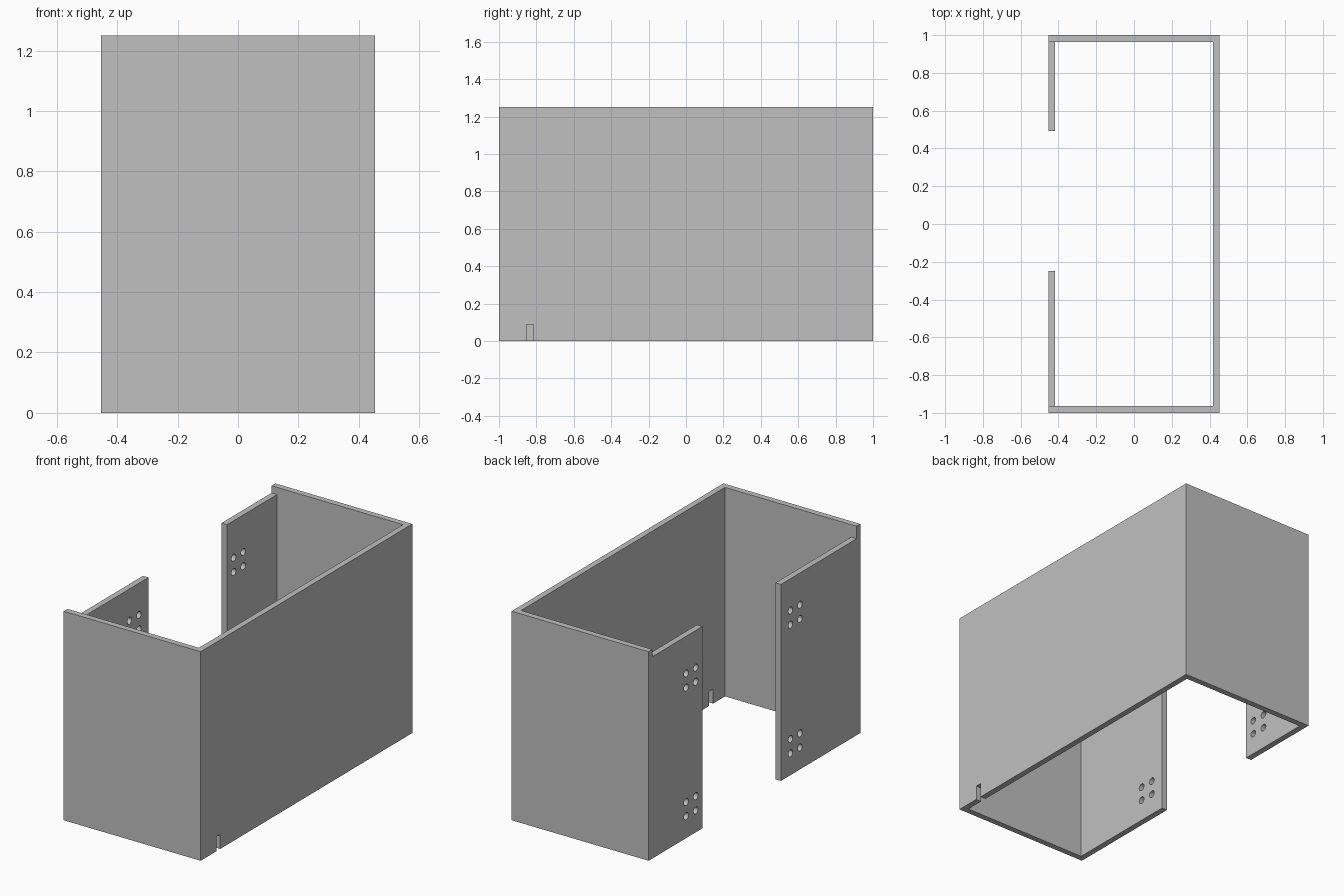
import bpy
import bmesh
from mathutils import Matrix

cube = bpy.data.objects.get("Cube")
if cube:
    bpy.data.objects.remove(cube, do_unlink=True)

HX, HY, HEIGHT, T = 0.453, 1.0, 1.25, 0.036

# Single painted-metal colour
grey = bpy.data.materials.new("plain grey")
grey.use_nodes = True
grey.diffuse_color = (0.53, 0.53, 0.53, 1)
grey.node_tree.nodes["Principled BSDF"].inputs["Base Color"].default_value = (0.53, 0.53, 0.53, 1)


def finish(bm, name):
    bmesh.ops.recalc_face_normals(bm, faces=bm.faces)
    mesh = bpy.data.meshes.new(name)
    bm.to_mesh(mesh)
    bm.free()
    mesh.materials.append(grey)
    obj = bpy.data.objects.new(name, mesh)
    bpy.context.collection.objects.link(obj)
    return obj


def add_box(bm, lo, hi):
    size = [b - a for a, b in zip(lo, hi)]
    centre = [(a + b) / 2 for a, b in zip(lo, hi)]
    bmesh.ops.create_cube(bm, size=1, matrix=Matrix.Translation(centre) @ Matrix.Diagonal((*size, 1)))


def cut(target, cutter):
    cutter.hide_render = True
    mod = target.modifiers.new("cut", 'BOOLEAN')
    mod.operation = 'DIFFERENCE'
    mod.solver = 'EXACT'
    mod.object = cutter
    bpy.context.view_layer.objects.active = target
    bpy.ops.object.modifier_apply(modifier=mod.name)
    bpy.data.objects.remove(cutter, do_unlink=True)


# Three-sided shell: a C-shaped profile pulled up
profile = [(-HX, -HY), (HX, -HY), (HX, HY), (-HX, HY),
           (-HX, HY - T), (HX - T, HY - T), (HX - T, T - HY), (-HX, T - HY)]
bm = bmesh.new()
base = bm.faces.new([bm.verts.new((x, y, 0)) for x, y in profile])
top = bmesh.ops.extrude_face_region(bm, geom=[base], use_keep_orig=True)["geom"]
bmesh.ops.translate(bm, vec=(0, 0, HEIGHT), verts=[v for v in top if isinstance(v, bmesh.types.BMVert)])
shell = finish(bm, "shell")

# Cable slot at the foot of the long wall
bm = bmesh.new()
add_box(bm, (HX - 2 * T, -0.852, -0.1), (HX + T, -0.815, 0.087))
cut(shell, finish(bm, "slot_cutter"))


# Mounting flanges, each with two groups of four bolt holes
def flange(name, y0, y1, height, hole_ys):
    bm = bmesh.new()
    add_box(bm, (-HX, y0, 0), (T - HX, y1, height))
    plate = finish(bm, name)
    bm = bmesh.new()
    for y in hole_ys:
        for z in (0.131, 0.216, 0.9, 0.985):
            place = Matrix.Translation((-HX + T / 2, y, z)) @ Matrix.Rotation(1.5708, 4, 'Y')
            bmesh.ops.create_cone(bm, cap_ends=True, segments=24, radius1=0.021,
                                  radius2=0.021, depth=4 * T, matrix=place)
    cut(plate, finish(bm, name + "_hole_cutter"))
    bpy.ops.object.select_all(action='DESELECT')
    plate.select_set(True)
    bpy.context.view_layer.objects.active = plate
    bpy.ops.object.shade_smooth_by_angle()


flange("front_flange", T - HY, -0.25, 1.175, (-0.43, -0.34))
flange("back_flange", 0.492, HY - T, 1.207, (0.555, 0.645))
